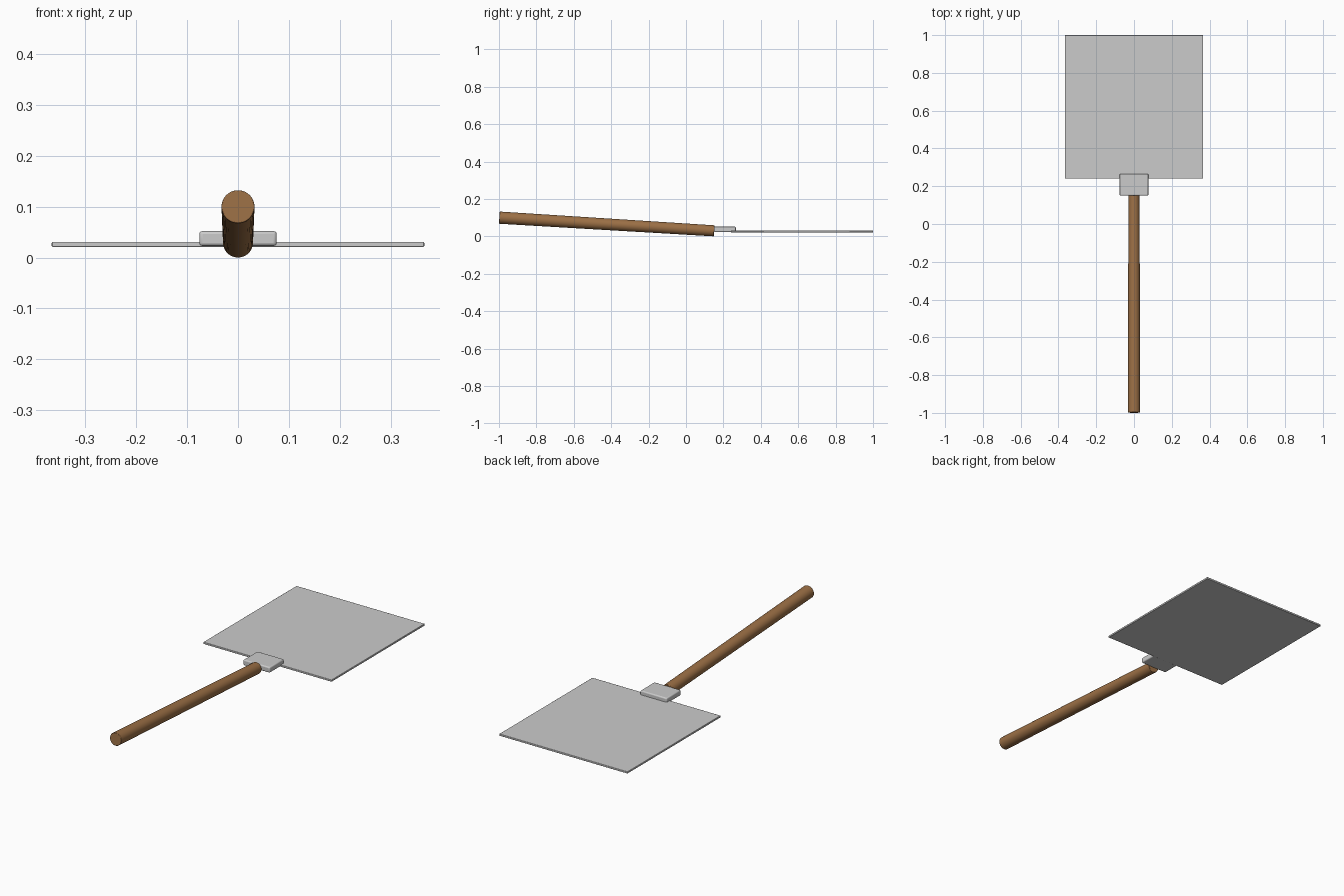
import bpy
from mathutils import Vector

if "Cube" in bpy.data.objects:
    bpy.data.objects.remove(bpy.data.objects["Cube"])


def smooth(obj):
    bpy.ops.object.select_all(action='DESELECT')
    obj.select_set(True)
    bpy.context.view_layer.objects.active = obj
    bpy.ops.object.shade_smooth_by_angle()


def bevel(obj, width, segments):
    mod = obj.modifiers.new("bevel", 'BEVEL')
    mod.width = width
    mod.segments = segments


def block(name, lo, hi, width, segments):
    lo, hi = Vector(lo), Vector(hi)
    bpy.ops.mesh.primitive_cube_add(size=1, location=(lo + hi) / 2)
    obj = bpy.context.object
    obj.name = name
    obj.scale = hi - lo
    bpy.ops.object.transform_apply(location=False, rotation=False, scale=True)
    bevel(obj, width, segments)
    smooth(obj)
    return obj


# Flat metal blade and the collar that joins it to the handle
block("blade", (-0.366, 0.24, 0.021), (0.366, 1.0, 0.031), 0.002, 2)
block("collar", (-0.076, 0.15, 0.023), (0.076, 0.266, 0.052), 0.006, 3)

# Tapered wooden handle, sloping down towards the blade
start, end = Vector((0, -0.998, 0.1)), Vector((0, 0.15, 0.0295))
axis = end - start
bpy.ops.mesh.primitive_cone_add(
    vertices=48, radius1=0.0325, radius2=0.0295, depth=axis.length,
    location=(start + end) / 2, rotation=axis.to_track_quat('Z', 'Y').to_euler())
handle = bpy.context.object
handle.name = "handle"
bevel(handle, 0.002, 2)
handle.modifiers["bevel"].limit_method = 'ANGLE'
smooth(handle)

wood = bpy.data.materials.new("wood")
wood.diffuse_color = (0.33, 0.16, 0.06, 1)
wood.use_nodes = True
wood.node_tree.nodes["Principled BSDF"].inputs["Base Color"].default_value = wood.diffuse_color
handle.data.materials.append(wood)
